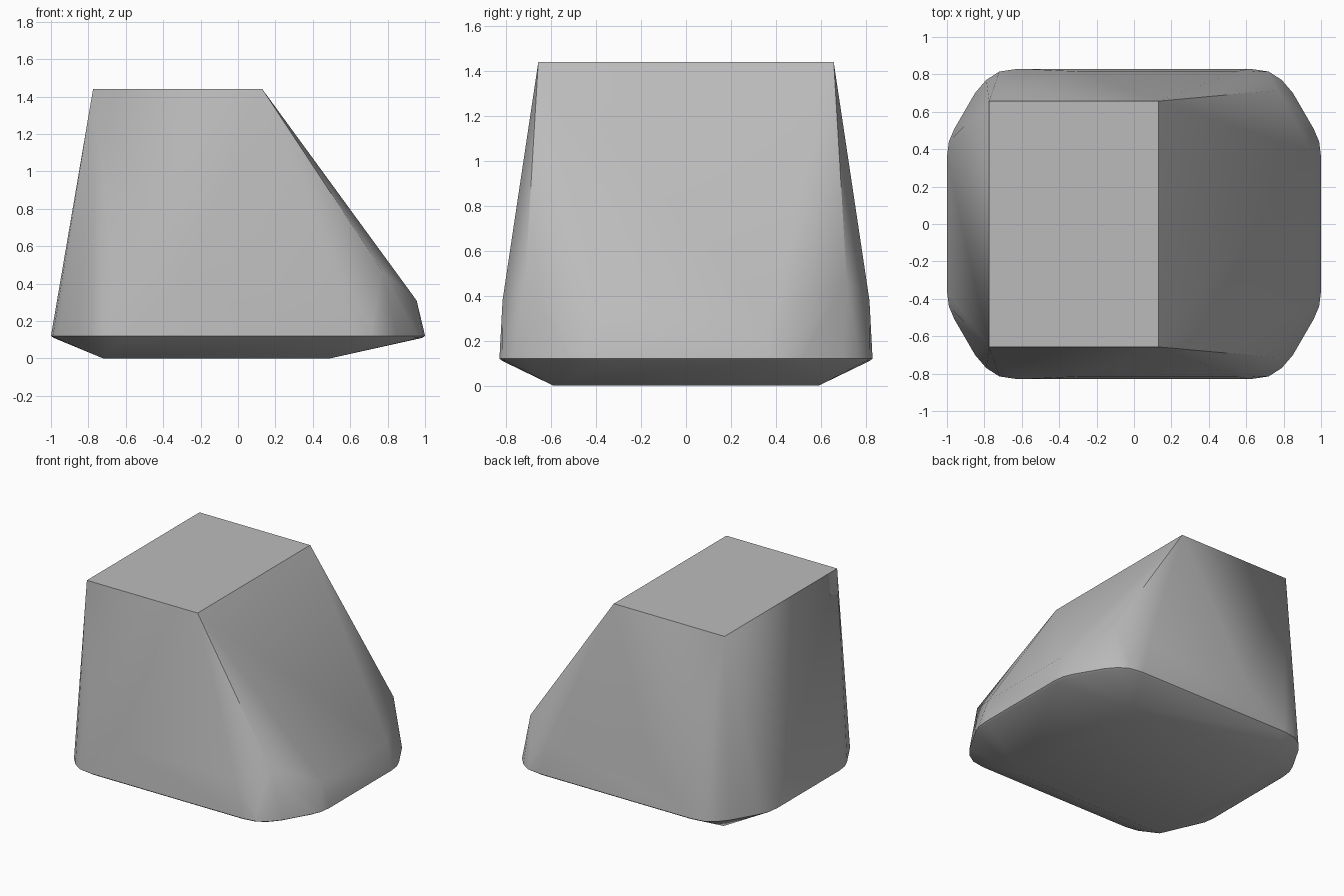
import bpy, bmesh, math

cube = bpy.data.objects.get("Cube")
if cube:
    bpy.data.objects.remove(cube, do_unlink=True)

stone = bpy.data.materials.new("light_grey")
stone.use_nodes = True
grey = (0.5, 0.5, 0.5, 1)
stone.diffuse_color = grey
stone.node_tree.nodes["Principled BSDF"].inputs["Base Color"].default_value = grey

points = []


def mirrored(x, y, z):
    """Add a point on both the front and back halves."""
    points.extend([(x, y, z), (x, -y, z)])


# Flat top
for x in (-0.775, 0.13):
    mirrored(x, 0.657, 1.44)

# Lower end of the sloping face and its clipped corners
mirrored(0.955, 0.38, 0.31)
mirrored(0.77, 0.715, 0.47)

# Slight bulge low on the long sides
for x in (-0.3, 0.55):
    mirrored(x, 0.816, 0.38)

# Rounded chamfered rim, with a thin soft edge
corner = [(1, 0.36), (0.99, 0.44), (0.96, 0.51), (0.85, 0.7),
          (0.79, 0.77), (0.72, 0.815), (0.62, 0.83)]
for scale, z in ((0.997, 0.135), (1, 0.12), (0.985, 0.11)):
    for x, y in corner:
        for side in (-1, 1):
            mirrored(side * x * scale, y * scale, z)

# Smaller flat underside
for x in (-0.72, 0.49):
    mirrored(x, 0.59, 0)

# Wrap the outline points in one convex body
bm = bmesh.new()
for p in points:
    bm.verts.new(p)
hull = bmesh.ops.convex_hull(bm, input=bm.verts)
loose = [v for v in bm.verts if not v.link_faces]
bmesh.ops.delete(bm, geom=loose, context='VERTS')
bmesh.ops.dissolve_limit(bm, angle_limit=math.radians(0.5),
                         verts=bm.verts, edges=bm.edges)
bmesh.ops.recalc_face_normals(bm, faces=bm.faces)

mesh = bpy.data.meshes.new("boulder")
bm.to_mesh(mesh)
bm.free()
mesh.materials.append(stone)
boulder = bpy.data.objects.new("boulder", mesh)
bpy.context.collection.objects.link(boulder)

# Soft rim, crisp top edges
bpy.ops.object.select_all(action='DESELECT')
boulder.select_set(True)
bpy.context.view_layer.objects.active = boulder
bpy.ops.object.shade_smooth_by_angle(angle=math.radians(35))
